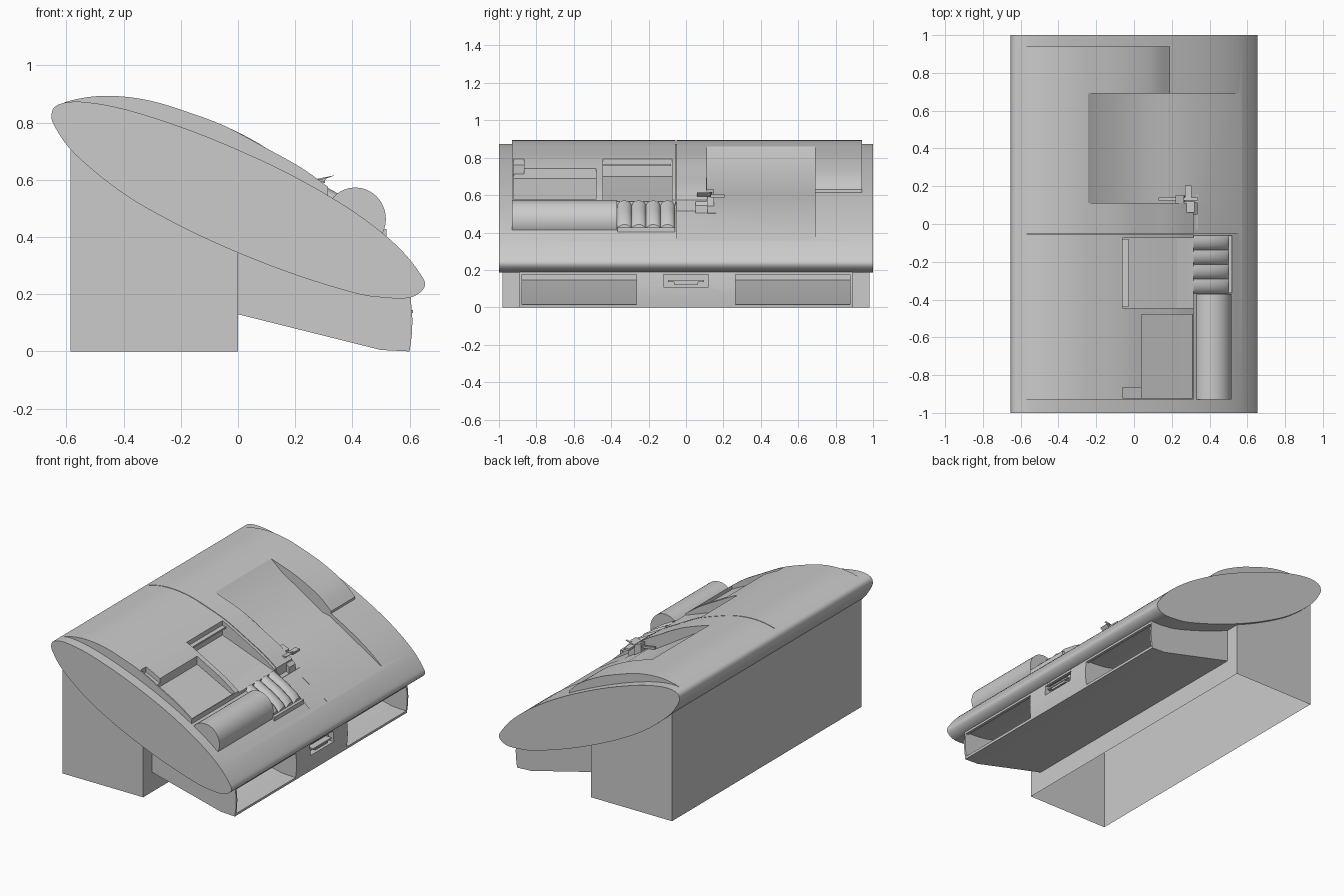
import bpy, bmesh, math
from mathutils import Vector

if "Cube" in bpy.data.objects:
    bpy.data.objects.remove(bpy.data.objects["Cube"])


def finish(name, bm, smooth=True):
    bmesh.ops.recalc_face_normals(bm, faces=bm.faces)
    me = bpy.data.meshes.new(name)
    bm.to_mesh(me)
    bm.free()
    ob = bpy.data.objects.new(name, me)
    bpy.context.collection.objects.link(ob)
    if smooth:
        shade(ob)
    return ob


def shade(ob):
    bpy.ops.object.select_all(action='DESELECT')
    ob.select_set(True)
    bpy.context.view_layer.objects.active = ob
    bpy.ops.object.shade_smooth_by_angle(angle=math.radians(30))


def prism(name, pts, y0, y1, caps=True):
    """Extrude an x-z outline along y."""
    bm = bmesh.new()
    a = [bm.verts.new((x, y0, z)) for x, z in pts]
    b = [bm.verts.new((x, y1, z)) for x, z in pts]
    n = len(pts)
    for i in range(n):
        j = (i + 1) % n
        bm.faces.new((a[i], a[j], b[j], b[i]))
    if caps:
        bm.faces.new(a)
        bm.faces.new(b)
    return finish(name, bm)


def box(name, x0, x1, y0, y1, z0, z1):
    return prism(name, [(x0, z0), (x1, z0), (x1, z1), (x0, z1)], y0, y1)


def spline(pts, closed=False, steps=5):
    """Smooth curve through the points."""
    p = [Vector(q) for q in pts]
    n = len(p)
    out = []
    for i in range(n if closed else n - 1):
        if closed:
            a, b, c, d = (p[(i + k) % n] for k in (-1, 0, 1, 2))
        else:
            a, b, c, d = (p[min(max(i + k, 0), n - 1)] for k in (-1, 0, 1, 2))
        for s in range(steps):
            t = s / steps
            out.append(0.5 * (2 * b + (c - a) * t + (2 * a - 5 * b + 4 * c - d) * t * t
                              + (3 * b - a - 3 * c + d) * t ** 3))
    if not closed:
        out.append(p[-1])
    return [tuple(v) for v in out]


def cut(ob, cutters):
    bpy.context.view_layer.objects.active = ob
    for c in cutters:
        m = ob.modifiers.new("cut", 'BOOLEAN')
        m.operation = 'DIFFERENCE'
        m.solver = 'EXACT'
        m.object = c
        bpy.ops.object.modifier_apply(modifier=m.name)
    shade(ob)


# Main tilted shell
shell_pts = [(-.652, .83), (-.63, .862), (-.55, .873), (-.4, .848), (-.2, .785), (0, .705),
             (.2, .61), (.4, .492), (.55, .375), (.635, .275), (.652, .225), (.6, .188), (.5, .189),
             (.4, .206), (.2, .268), (0, .345), (-.2, .437), (-.4, .551), (-.57, .69), (-.64, .785)]
body = prism("console_shell", spline(shell_pts, True), -1, 1)

# Raised hoods over the rear half of the shell
rear = [(-.65, .81), (-.645, .843), (-.6, .873), (-.5, .892), (-.4, .891), (-.3, .875),
        (-.2, .845), (-.05, .79), (.1, .71)]
under = [(.1, .55), (-.5, .72)]
long_top = spline(rear + [(.22, .643), (.315, .575)]) + [(.315, .5)] + under
short_top = spline(rear + [(.19, .63)]) + [(.19, .56)] + under
hood_a = prism("left_hood", long_top, -.93, -.055)
rib = prism("centre_rib", long_top, -.05, .11)
hood_b = prism("right_hood", short_top, .11, .94)

# Recesses
upper = prism("cut_upper", [(-.06, .95), (-.06, .70), (.29, .572), (.33, .56), (.33, .95)], -.445, -.075)
lower = prism("cut_lower", [(.04, .95), (.04, .69), (.31, .553), (.33, .95)], -.92, -.48)
notch = prism("cut_notch", [(-.06, .95), (-.06, .76), (.11, .68), (.11, .95)], -.921, -.865)
screen = prism("cut_screen", [(-.25, .95), (-.25, .865), (-.17, .795), (.13, .607), (.18, .598),
                              (.57, .358), (.65, .95)], .112, .69)
front = prism("cut_front", [(.3, .525), (.575, .352), (.65, .65), (.32, .65)], -.05, .113)
cut(body, [upper, lower, screen, front])
cut(hood_a, [upper, lower, notch])
cut(hood_b, [screen])
for c in (upper, lower, notch, screen, front):
    bpy.data.objects.remove(c)

# Rim ledge inside the upper pocket
box("pocket_ledge", -.06, -.03, -.44, -.08, .755, .765)

# Rounded arm rest
prism("arm_rest", [(.41 + .107 * math.cos(i * math.pi / 20), .463 + .11 * math.sin(i * math.pi / 20))
                   for i in range(40)], -.93, -.37)

# Scalloped finger grip
bm = bmesh.new()
NY = 48
rows = []
for i in range(NY + 1):
    t = i / NY
    h = .028 * math.sqrt(abs(math.sin(t * 4 * math.pi))) - .005
    y = -.368 + .308 * t
    ring = [(.315, .50), (.315, .548 + h), (.40, .502 + h), (.475, .452 + h), (.50, .42 + h), (.50, .38)]
    rows.append([bm.verts.new((x, y, z)) for x, z in ring])
for a, b in zip(rows, rows[1:]):
    for k in range(6):
        bm.faces.new((a[k], a[(k + 1) % 6], b[(k + 1) % 6], b[k]))
bm.faces.new(rows[0])
bm.faces.new(rows[-1])
finish("finger_grip", bm)
box("grip_stop", .50, .52, -.365, -.06, .37, .428)

# Control lever cluster
prism("lever_housing", [(.22, .55), (.22, .63), (.265, .612), (.275, .50)], .10, .15)
prism("lever_rod", [(.13, .61), (.13, .625), (.27, .602), (.34, .616), (.27, .59)], .125, .14)
prism("lever_fork", [(.26, .60), (.30, .604), (.32, .613), (.30, .595), (.26, .588)], .06, .12)
box("lever_paddle", .27, .305, .13, .205, .588, .602)
prism("lever_mount", [(.25, .5), (.25, .6), (.28, .60), (.335, .545), (.335, .5)], .05, .115)
bm = bmesh.new()
arc = [(.065 + .095 * math.cos(math.pi * i / 14), .505 - .06 * math.sin(math.pi * i / 14)) for i in range(15)]
a = [bm.verts.new((.28, y, z)) for y, z in arc]
b = [bm.verts.new((.335, y, z)) for y, z in arc]
bm.faces.new(a)
bm.faces.new(b)
for i in range(15):
    j = (i + 1) % 15
    bm.faces.new((a[i], a[j], b[j], b[i]))
finish("lever_half_disc", bm)

# Open-bottomed rear pedestal
prism("pedestal", [(-.585, 0), (0, 0), (0, .37), (-.585, .72)], -.98, .98, caps=False).data
ped = bpy.data.objects["pedestal"]
bm = bmesh.new()
bm.from_mesh(ped.data)
bmesh.ops.delete(bm, geom=[f for f in bm.faces if abs(f.normal.z) > .4], context='FACES_ONLY')
for y in (-.98, .98):
    bm.faces.new([bm.verts.new((x, y, z)) for x, z in ((-.585, 0), (0, 0), (0, .37), (-.585, .72))])
bmesh.ops.remove_doubles(bm, verts=bm.verts, dist=1e-4)
bmesh.ops.recalc_face_normals(bm, faces=bm.faces)
bm.to_mesh(ped.data)
bm.free()

# Front storage tray
side = [(0, .13), (.5, .005), (.6, 0), (.608, .06), (.61, .11), (.603, .2), (.5, .22), (0, .38)]
prism("tray_floor", [(0, .13), (.5, .005), (.6, 0), (.602, .016), (.5, .021), (0, .146)], -.89, .89)
for s, n in ((-1, "left"), (1, "right")):
    prism(n + "_tray_wall", side, min(s * .89, s * .878), max(s * .89, s * .878))
box("tray_top_rail", .585, .604, -.88, .88, .175, .2)
centre = prism("tray_centre", side, -.265, .265)
latch = box("cut_latch", .57, .7, -.12, .12, .108, .185)
cut(centre, [latch])
bpy.data.objects.remove(latch)
box("latch_bar", .57, .606, -.065, .065, .122, .145)
box("latch_pull", .57, .612, -.095, .095, .135, .145)
